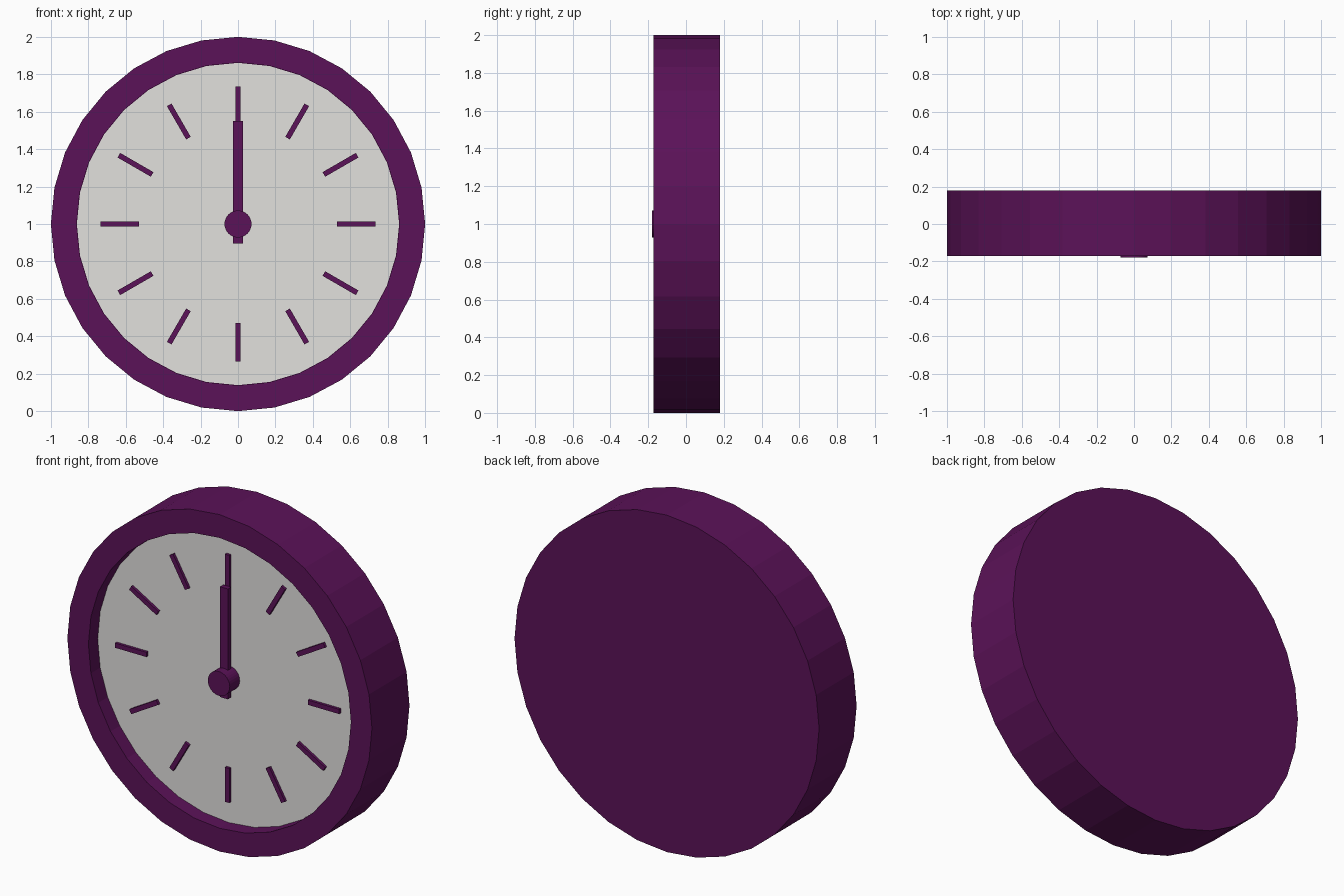
import bpy, bmesh, math
from mathutils import Matrix, Vector

if "Cube" in bpy.data.objects:
    bpy.data.objects.remove(bpy.data.objects["Cube"])

SIDES = 32
CENTRE = Vector((0, 0, 1))


def material(name, rgb):
    m = bpy.data.materials.new(name)
    m.diffuse_color = (*rgb, 1)
    m.use_nodes = True
    m.node_tree.nodes["Principled BSDF"].inputs["Base Color"].default_value = m.diffuse_color
    return m


purple = material("deep purple", (0.105, 0.006, 0.098))
grey = material("pale grey", (0.76, 0.75, 0.73))


def finish(name, bm, mat):
    bmesh.ops.recalc_face_normals(bm, faces=bm.faces)
    me = bpy.data.meshes.new(name)
    bm.to_mesh(me)
    bm.free()
    me.materials.append(mat)
    ob = bpy.data.objects.new(name, me)
    bpy.context.collection.objects.link(ob)
    return ob


def lathe(name, profile, mat):
    """Spin (radius, y) points around the clock axis and cap both ends."""
    bm = bmesh.new()
    rings = []
    for r, y in profile:
        rings.append([bm.verts.new(CENTRE + Vector((
            r * math.sin(2 * math.pi * i / SIDES), y,
            r * math.cos(2 * math.pi * i / SIDES)))) for i in range(SIDES)])
    for a, b in zip(rings, rings[1:]):
        for i in range(SIDES):
            j = (i + 1) % SIDES
            bm.faces.new((a[i], a[j], b[j], b[i]))
    bm.faces.new(rings[0])
    bm.faces.new(rings[-1])
    return finish(name, bm, mat)


def bar(name, width, r0, r1, y0, y1, angle, mat):
    """Radial box from r0 to r1, turned clockwise by angle."""
    bm = bmesh.new()
    bmesh.ops.create_cube(bm, size=1)
    bm.transform(Matrix.Translation(CENTRE)
                 @ Matrix.Rotation(angle, 4, 'Y')
                 @ Matrix.Translation((0, (y0 + y1) / 2, (r0 + r1) / 2))
                 @ Matrix.Diagonal((width, y1 - y0, r1 - r0, 1)))
    return finish(name, bm, mat)


# Case with closed back, raised rim and recess
lathe("case", [(1, 0.18), (1, -0.172), (0.862, -0.172), (0.862, -0.08)], purple)

# Dial plate lying in the recess
lathe("dial", [(0.861, -0.08), (0.861, -0.086)], grey)

# Twelve hour marks
for h in range(12):
    bar(f"hour_mark_{h + 1}", 0.028, 0.53, 0.735, -0.102, -0.084,
        math.radians(30 * (h + 1)), purple)

# Hand and centre hub
bar("hand", 0.052, -0.105, 0.55, -0.132, -0.102, 0, purple)
lathe("hub", [(0.072, -0.084), (0.072, -0.18)], purple)
